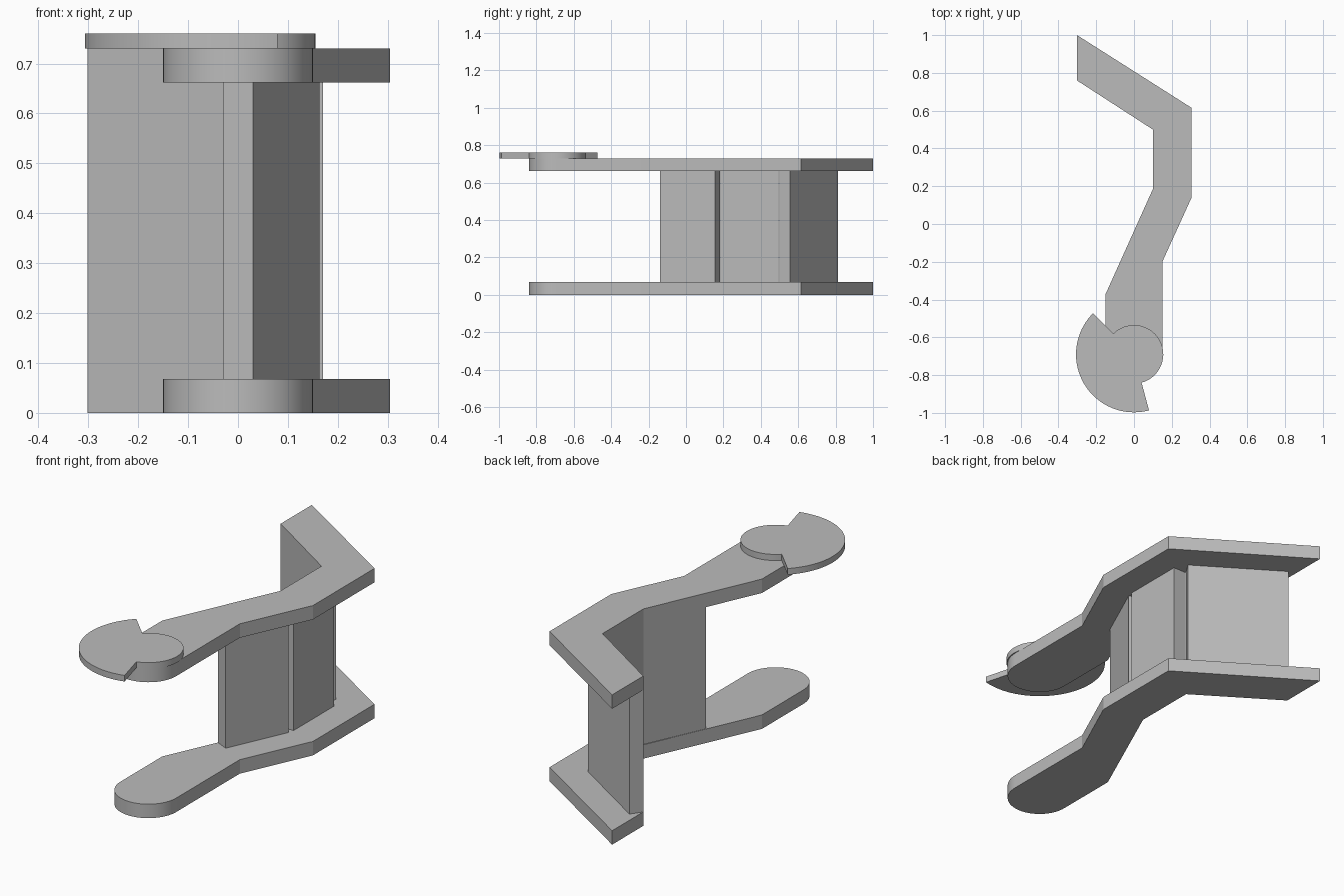
import bpy
import bmesh
from math import cos, sin, radians

if "Cube" in bpy.data.objects:
    bpy.data.objects.remove(bpy.data.objects["Cube"], do_unlink=True)

grey = bpy.data.materials.new("plain grey")
grey.use_nodes = True
colour = (0.5, 0.5, 0.5, 1)
grey.diffuse_color = colour
grey.node_tree.nodes["Principled BSDF"].inputs["Base Color"].default_value = colour

PIVOT_Y = -0.69
PLATE = 0.068          # plate thickness
UPPER = 0.662          # underside of the upper plate
TOP = UPPER + PLATE


def arc(radius, start, end, steps):
    """Points on an arc around the pivot, angles in degrees."""
    angles = [radians(start + (end - start) * i / steps) for i in range(steps + 1)]
    return [(radius * cos(a), PIVOT_Y + radius * sin(a)) for a in angles]


def extrude_outline(name, outline, bottom, top):
    """Closed flat outline raised to a solid."""
    bm = bmesh.new()
    face = bm.faces.new([bm.verts.new((x, y, bottom)) for x, y in outline])
    raised = bmesh.ops.extrude_face_region(bm, geom=[face])["geom"]
    verts = [g for g in raised if isinstance(g, bmesh.types.BMVert)]
    bmesh.ops.translate(bm, verts=verts, vec=(0, 0, top - bottom))
    bmesh.ops.recalc_face_normals(bm, faces=bm.faces[:])
    mesh = bpy.data.meshes.new(name)
    bm.to_mesh(mesh)
    bm.free()
    mesh.materials.append(grey)
    obj = bpy.data.objects.new(name, mesh)
    bpy.context.collection.objects.link(obj)
    bpy.ops.object.select_all(action="DESELECT")
    obj.select_set(True)
    bpy.context.view_layer.objects.active = obj
    bpy.ops.object.shade_smooth_by_angle(angle=radians(20))
    return obj


# Two matching cranked arm plates with a rounded front end
arm = arc(0.15, 180, 360, 32) + [
    (0.15, -0.2), (0.305, 0.14), (0.305, 0.615), (-0.302, 1.0),
    (-0.302, 0.76), (0.1, 0.5), (0.1, 0.185), (-0.15, -0.37)]
extrude_outline("lower_arm", arm, 0, PLATE)
extrude_outline("upper_arm", arm, UPPER, TOP)

# Upright webs between the plates, flush with the inner edge of the arm
webs = {
    "front_web": [(-0.03, -0.11), (0.03, -0.138), (0.163, 0.155), (0.103, 0.183)],
    "middle_web": [(0.1, 0.185), (0.17, 0.185), (0.17, 0.495), (0.1, 0.495)],
    "rear_web": [(-0.302, 0.76), (0.1, 0.5), (0.137, 0.557), (-0.265, 0.814)],
}
for name, outline in webs.items():
    extrude_outline(name, outline, PLATE, UPPER)

# Cam disc: wide sector on the outside, small round hub for the rest
cam = arc(0.307, 135, 285, 40) + arc(0.155, 285, 495, 40)
extrude_outline("cam_disc", cam, TOP, TOP + 0.03)
